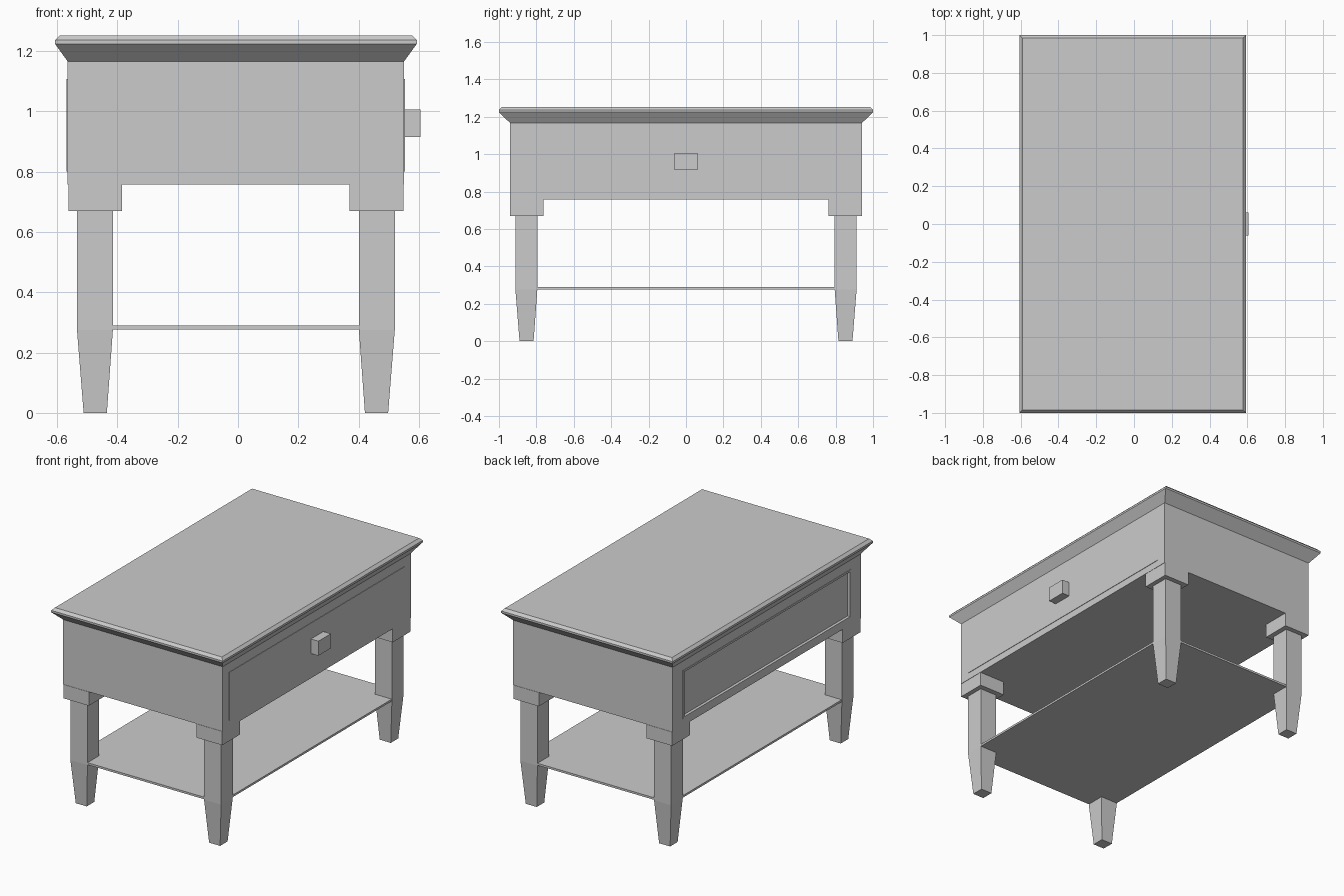
import bpy, bmesh

if "Cube" in bpy.data.objects:
    bpy.data.objects.remove(bpy.data.objects["Cube"])

CX = -0.007  # centre line of the table; the knob sticks out on +x


def loft(name, sections):
    """Stack of rectangles (x0, x1, y0, y1, z), bottom to top, closed at both ends."""
    bm = bmesh.new()
    rings = []
    for x0, x1, y0, y1, z in sections:
        rings.append([bm.verts.new(p) for p in
                      ((x0, y0, z), (x1, y0, z), (x1, y1, z), (x0, y1, z))])
    for a, b in zip(rings, rings[1:]):
        for i in range(4):
            j = (i + 1) % 4
            bm.faces.new((a[i], a[j], b[j], b[i]))
    bm.faces.new(rings[0][::-1])
    bm.faces.new(rings[-1])
    mesh = bpy.data.meshes.new(name)
    bm.to_mesh(mesh)
    bm.free()
    obj = bpy.data.objects.new(name, mesh)
    bpy.context.collection.objects.link(obj)
    return obj


def box(name, x0, x1, y0, y1, z0, z1):
    return loft(name, [(x0, x1, y0, y1, z0), (x0, x1, y0, y1, z1)])


def centred(hx, hy, z):
    return (CX - hx, CX + hx, -hy, hy, z)


# Table top with wide sloped underside and a small top chamfer
loft("table_top", [centred(0.558, 0.94, 1.166), centred(0.60, 1.0, 1.224),
                   centred(0.60, 1.0, 1.236), centred(0.584, 0.985, 1.252)])

# Drawer case
case = loft("drawer_case", [centred(0.558, 0.94, 0.757), centred(0.558, 0.94, 1.166)])

# Raised drawer front and its knob
box("drawer_front", 0.54, 0.554, -0.875, 0.875, 0.80, 1.107)
box("drawer_knob", 0.55, 0.606, -0.062, 0.062, 0.915, 1.007)

# Rimmed recessed panel on the opposite side
rim = box("back_panel_rim", -0.568, -0.56, -0.84, 0.84, 0.80, 1.107)
cutter = box("panel_cutter", -0.60, -0.55, -0.828, 0.828, 0.812, 1.095)
cutter.hide_render = True
cutter.hide_set(True)
for obj in (case, rim):
    cut = obj.modifiers.new("recess", 'BOOLEAN')
    cut.operation = 'DIFFERENCE'
    cut.solver = 'EXACT'
    cut.object = cutter

# Corner blocks and tapered legs
for sx, side in ((-1, "left"), (1, "right")):
    for sy, end in ((-1, "front"), (1, "back")):
        def rect(xa, xb, ya, yb, z):
            xs = sorted((CX + sx * xa, CX + sx * xb))
            ys = sorted((sy * ya, sy * yb))
            return (*xs, *ys, z)
        loft(f"{end}_{side}_corner_block", [rect(0.377, 0.556, 0.762, 0.942, 0.67),
                                            rect(0.377, 0.556, 0.762, 0.942, 0.757)])
        loft(f"{end}_{side}_leg", [rect(0.428, 0.505, 0.815, 0.89, 0.0),
                                   rect(0.408, 0.527, 0.795, 0.912, 0.275),
                                   rect(0.408, 0.527, 0.795, 0.912, 0.67)])

# Lower shelf, flush with the outer faces of the legs
loft("lower_shelf", [centred(0.526, 0.911, 0.277), centred(0.526, 0.911, 0.29)])
